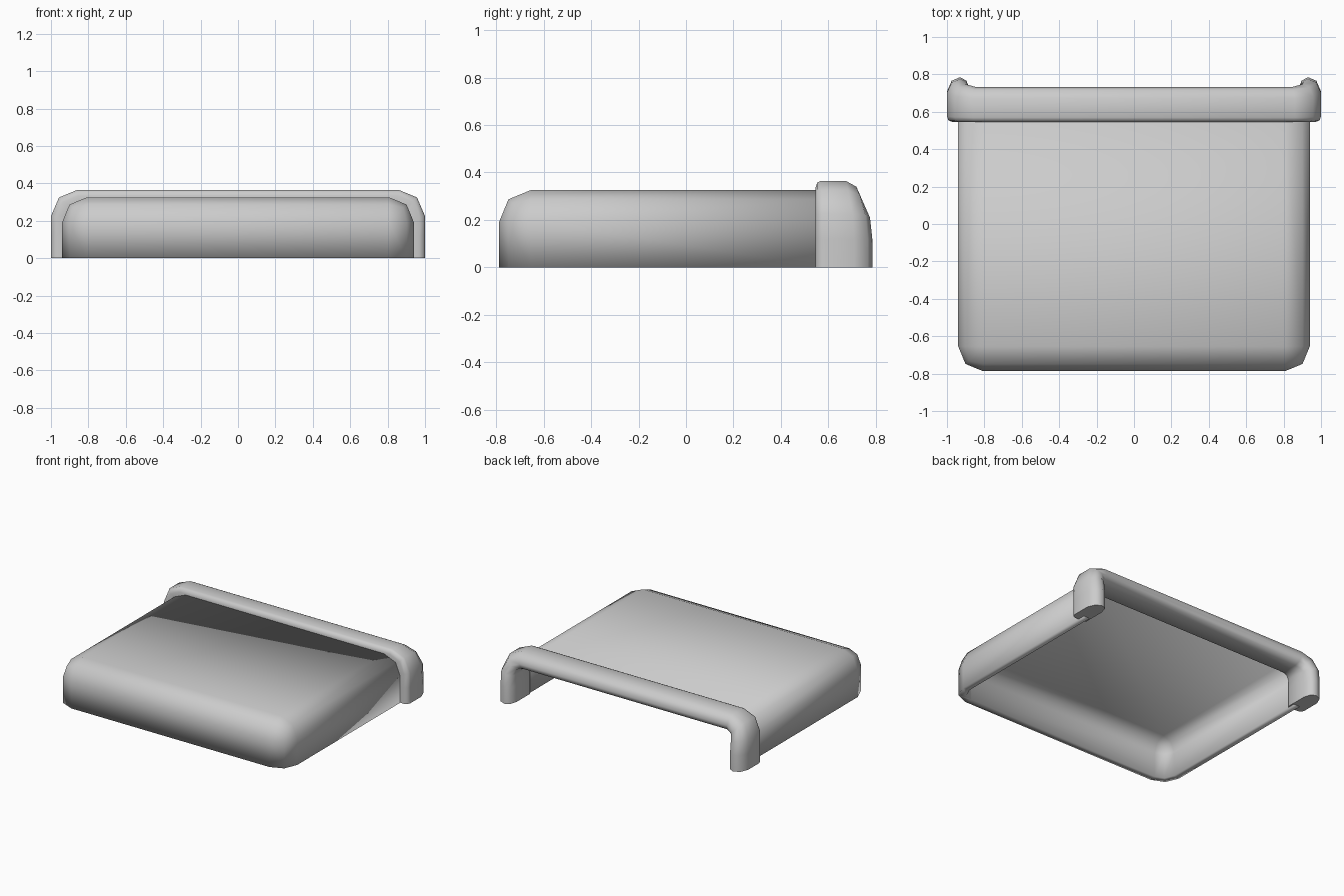
import bpy, bmesh, math
from mathutils import Vector

if "Cube" in bpy.data.objects:
    bpy.data.objects.remove(bpy.data.objects["Cube"])


def finish(name, bm, angle):
    bmesh.ops.recalc_face_normals(bm, faces=bm.faces)
    me = bpy.data.meshes.new(name)
    bm.to_mesh(me)
    bm.free()
    ob = bpy.data.objects.new(name, me)
    bpy.context.collection.objects.link(ob)
    bpy.ops.object.select_all(action='DESELECT')
    bpy.context.view_layer.objects.active = ob
    ob.select_set(True)
    bpy.ops.object.shade_smooth_by_angle(angle=math.radians(angle))
    return ob


# Shell: box with rounded top, sides and front corners, open below and behind
W, FRONT, BACK, H = 0.94, -0.787, 0.60, 0.326
bm = bmesh.new()
bmesh.ops.create_cube(bm, size=1)
for v in bm.verts:
    v.co = Vector((v.co.x * 2 * W, FRONT if v.co.y < 0 else BACK, H if v.co.z > 0 else 0))


def rounded(e):
    a, b = (v.co for v in e.verts)
    m = (a + b) / 2
    front, top, side = m.y < FRONT + .01, m.z > H - .01, abs(m.x) > W - .01
    return (front and side) or (front and top) or (side and top)


bmesh.ops.bevel(bm, geom=[e for e in bm.edges if rounded(e)], offset=0.133,
                segments=2, profile=0.5, affect='EDGES')
bmesh.ops.recalc_face_normals(bm, faces=bm.faces)
open_faces = [f for f in bm.faces if all(v.co.z < .001 for v in f.verts)
              or all(v.co.y > BACK - .001 for v in f.verts)]
bmesh.ops.delete(bm, geom=open_faces, context='FACES')
shell = finish("shell", bm, 60)
wall = shell.modifiers.new("wall", 'SOLIDIFY')
wall.thickness = 0.05
wall.offset = -1
wall.use_even_offset = True

# Rim: rounded section swept over an arch; the legs reach further back than the top
half = [(1, 0, .785), (1, .12, .785), (1, .225, .775), (.957, .325, .748), (.86, .365, .733)]
path = half + [(-x, z, y) for x, z, y in reversed(half)]
section = [(-.11, 0), (-.03, 0), (-.008, .04), (0, .13), (0, .68), (-.025, .92),
           (-.07, 1), (-.105, .92), (-.12, .7), (-.12, .05)]
Y0 = 0.545
pts = [Vector((x, z)) for x, z, y in path]
bm = bmesh.new()
rings = []
for i, p in enumerate(pts):
    d1 = (p - pts[i - 1]).normalized() if i else Vector((0, 1))
    d2 = (pts[i + 1] - p).normalized() if i < len(pts) - 1 else Vector((0, -1))
    t = (d1 + d2).normalized()
    n = Vector((t.y, -t.x)) / t.dot(d2)
    depth = path[i][2] - Y0
    rings.append([bm.verts.new((p.x + n.x * o, Y0 + s * depth, p.y + n.y * o))
                  for o, s in section])
k = len(section)
for a, b in zip(rings, rings[1:]):
    for j in range(k):
        bm.faces.new((a[j], a[(j + 1) % k], b[(j + 1) % k], b[j]))
bm.faces.new(rings[0])
bm.faces.new(rings[-1])
finish("back_rim", bm, 60)
